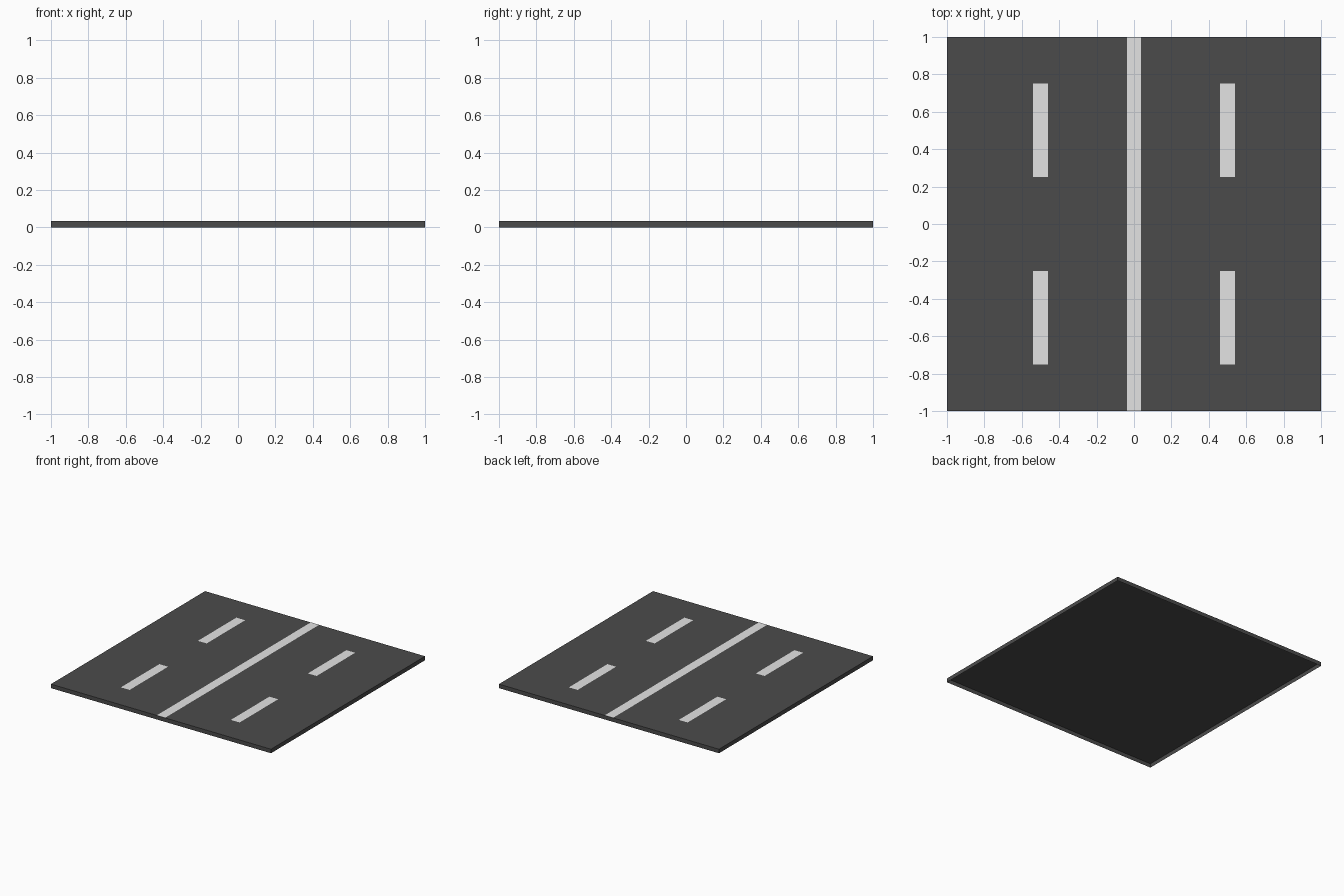
import bpy
import bmesh

if "Cube" in bpy.data.objects:
    bpy.data.objects.remove(bpy.data.objects["Cube"])

HEIGHT = 0.033
PAINT_Z = HEIGHT + 0.001   # paint lies just above the asphalt


def material(name, value):
    mat = bpy.data.materials.new(name)
    mat.diffuse_color = (value, value, value, 1)
    mat.use_nodes = True
    mat.node_tree.nodes["Principled BSDF"].inputs["Base Color"].default_value = mat.diffuse_color
    return mat


def add_object(name, bm, mat):
    mesh = bpy.data.meshes.new(name)
    bm.to_mesh(mesh)
    bm.free()
    mesh.materials.append(mat)
    bpy.context.collection.objects.link(bpy.data.objects.new(name, mesh))


asphalt = material("asphalt grey", 0.071)
paint = material("line paint", 0.775)

# Road slab: top and side walls, open underneath
bm = bmesh.new()
bmesh.ops.create_cube(bm, size=1)
bmesh.ops.scale(bm, vec=(2, 2, HEIGHT), verts=bm.verts)
bmesh.ops.translate(bm, vec=(0, 0, HEIGHT / 2), verts=bm.verts)
bm.normal_update()
bottom = [f for f in bm.faces if f.normal.z < -0.9]
bmesh.ops.delete(bm, geom=bottom, context='FACES_ONLY')
add_object("road_slab", bm, asphalt)


# Flat painted marking
def marking(name, x, y, width, length):
    bm = bmesh.new()
    bmesh.ops.create_grid(bm, x_segments=1, y_segments=1, size=0.5)
    bmesh.ops.scale(bm, vec=(width, length, 1), verts=bm.verts)
    bmesh.ops.translate(bm, vec=(x, y, PAINT_Z), verts=bm.verts)
    add_object(name, bm, paint)


# Centre line and lane dashes
marking("centre_line", 0, 0, 0.076, 2)
for x in (-0.5, 0.5):
    for y in (-0.5, 0.5):
        marking("lane_dash", x, y, 0.08, 0.5)
